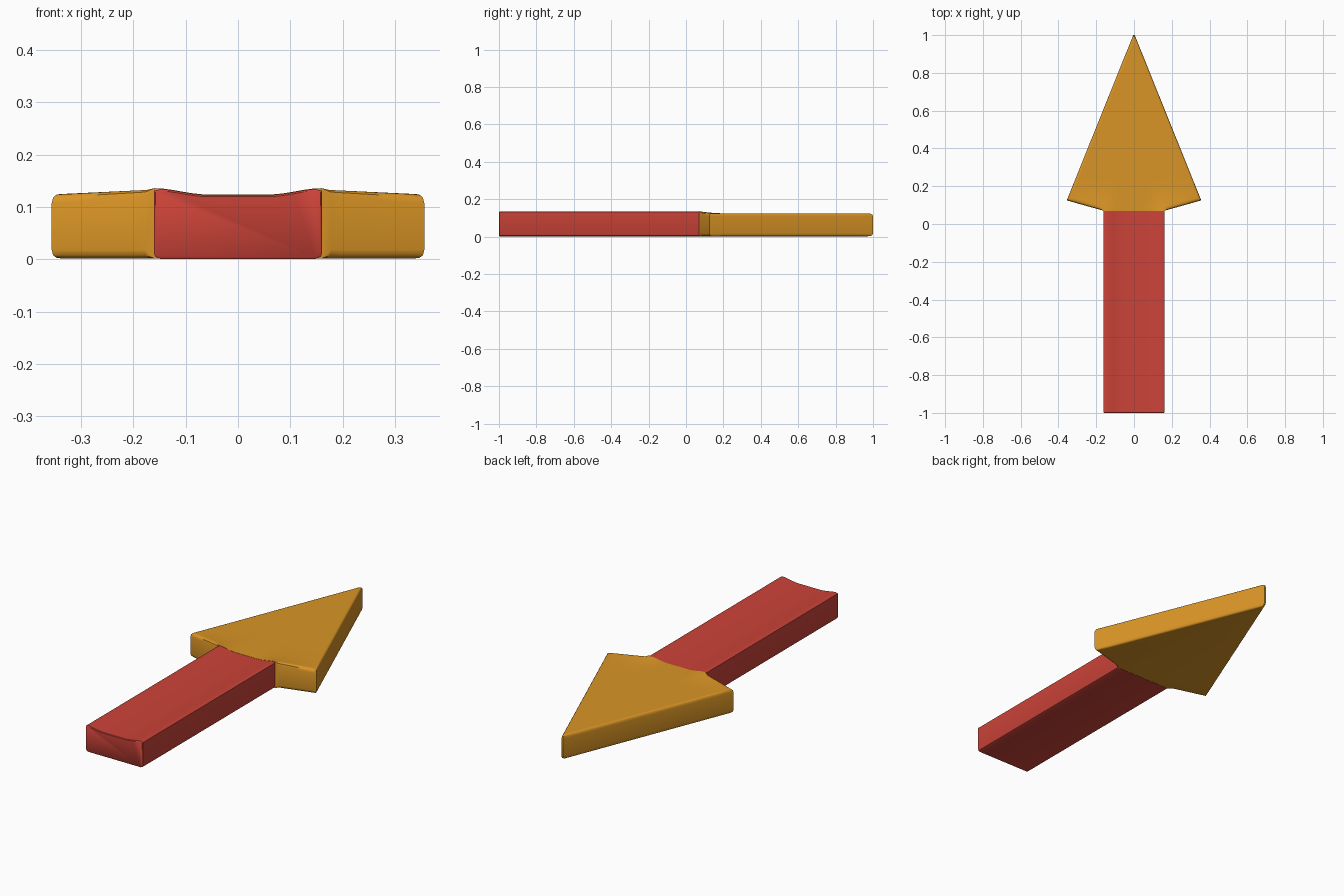
import bpy, bmesh

if "Cube" in bpy.data.objects:
    bpy.data.objects.remove(bpy.data.objects["Cube"])


def material(name, rgb):
    m = bpy.data.materials.new(name)
    m.diffuse_color = (*rgb, 1)
    m.use_nodes = True
    m.node_tree.nodes["Principled BSDF"].inputs["Base Color"].default_value = m.diffuse_color
    return m


def loft(name, rings, mat):
    """Skin a list of equal-length closed point rings and cap both ends."""
    bm = bmesh.new()
    loops = [[bm.verts.new(p) for p in ring] for ring in rings]
    n = len(loops[0])
    for a, b in zip(loops, loops[1:]):
        for i in range(n):
            j = (i + 1) % n
            bm.faces.new((a[i], a[j], b[j], b[i]))
    bm.faces.new(loops[0][::-1])
    bm.faces.new(loops[-1])
    bmesh.ops.remove_doubles(bm, verts=bm.verts, dist=0.0002)
    bmesh.ops.recalc_face_normals(bm, faces=bm.faces)
    me = bpy.data.meshes.new(name)
    bm.to_mesh(me)
    bm.free()
    ob = bpy.data.objects.new(name, me)
    bpy.context.collection.objects.link(ob)
    me.materials.append(mat)
    bpy.ops.object.select_all(action='DESELECT')
    ob.select_set(True)
    bpy.context.view_layer.objects.active = ob
    bpy.ops.object.shade_smooth_by_angle(angle=0.7)
    return ob


def ridge(x):
    """Height of the lip along the shaft edges, fading out to both sides."""
    a = abs(x)
    t = (a - 0.06) / 0.1 if a < 0.16 else (0.355 - a) / 0.195
    t = max(0, min(1, t))
    return 0.012 * t * t * (3 - 2 * t) if a < 0.16 else 0.012 * t


red = material("red", (0.60, 0.056, 0.04))
gold = material("gold", (0.70, 0.30, 0.019))
W, Y0, Y1 = 0.161, -1.0, 0.07

# Shaft: dished top, soft bottom corners
top = [(-W + 2 * W * i / 24) for i in range(25)]
section = [(x, 0.123 + ridge(x) - (0.004 if abs(x) > W - 0.001 else 0)) for x in top]
section += [(W, 0.012), (W - 0.003, 0.005), (W - 0.012, 0.001),
            (-W + 0.012, 0.001), (-W + 0.003, 0.005), (-W, 0.012)]


def shaft_ring(y, inset):
    k = 1 - inset / W
    return [(x * k, y, 0.06 + (z - 0.06) * (1 - inset / 0.06)) for x, z in section]


loft("shaft", [shaft_ring(Y0, 0.003), shaft_ring(Y0 + 0.003, 0),
               shaft_ring(-0.4, 0), shaft_ring(Y1, 0)], red)

# Arrow head: outline of swept base, two long sides and a narrow tip
HALF, CORNER, CY = 0.356, 0.125, 0.40


def base_y(x):
    return Y1 + max(0, abs(x) - 0.16) / (HALF - 0.16) * (CORNER - Y1)


outline = [(-HALF + 2 * HALF * i / 40, 0) for i in range(41)]
outline = [(x, base_y(x)) for x, _ in outline]
weights = [0 if abs(x) < 0.165 else 1 for x, _ in outline]
side = [(HALF + (0.004 - HALF) * i / 12, CORNER + (1 - CORNER) * i / 12) for i in range(1, 13)]
outline += side + [(-x, y) for x, y in reversed(side)]
weights += [1] * (2 * len(side))


def head_top(x, y):
    fade = max(0, 1 - max(0, y - base_y(x)) / 0.14)
    return 0.124 + ridge(x) * fade * fade


def head_ring(scale, drop, upper, weighted=True):
    ring = []
    for (x, y), w in zip(outline, weights):
        k = 1 - (1 - scale) * (w if weighted else 1)
        px, py = x * k, CY + (y - CY) * k
        d = drop * w
        ring.append((px, py, head_top(px, py) - d if upper else 0.002 + d))
    return ring


rim = [(0.955, 0), (0.975, 0.001), (0.993, 0.006), (1, 0.016)]
rings = [head_ring(s, d, False) for s, d in rim]
rings += [head_ring(s, d, True) for s, d in reversed(rim)]
rings += [head_ring(s, 0, True, False) for s in (0.93, 0.88, 0.8, 0.7, 0.55, 0.3, 0.1)]
loft("arrow_head", rings, gold)
